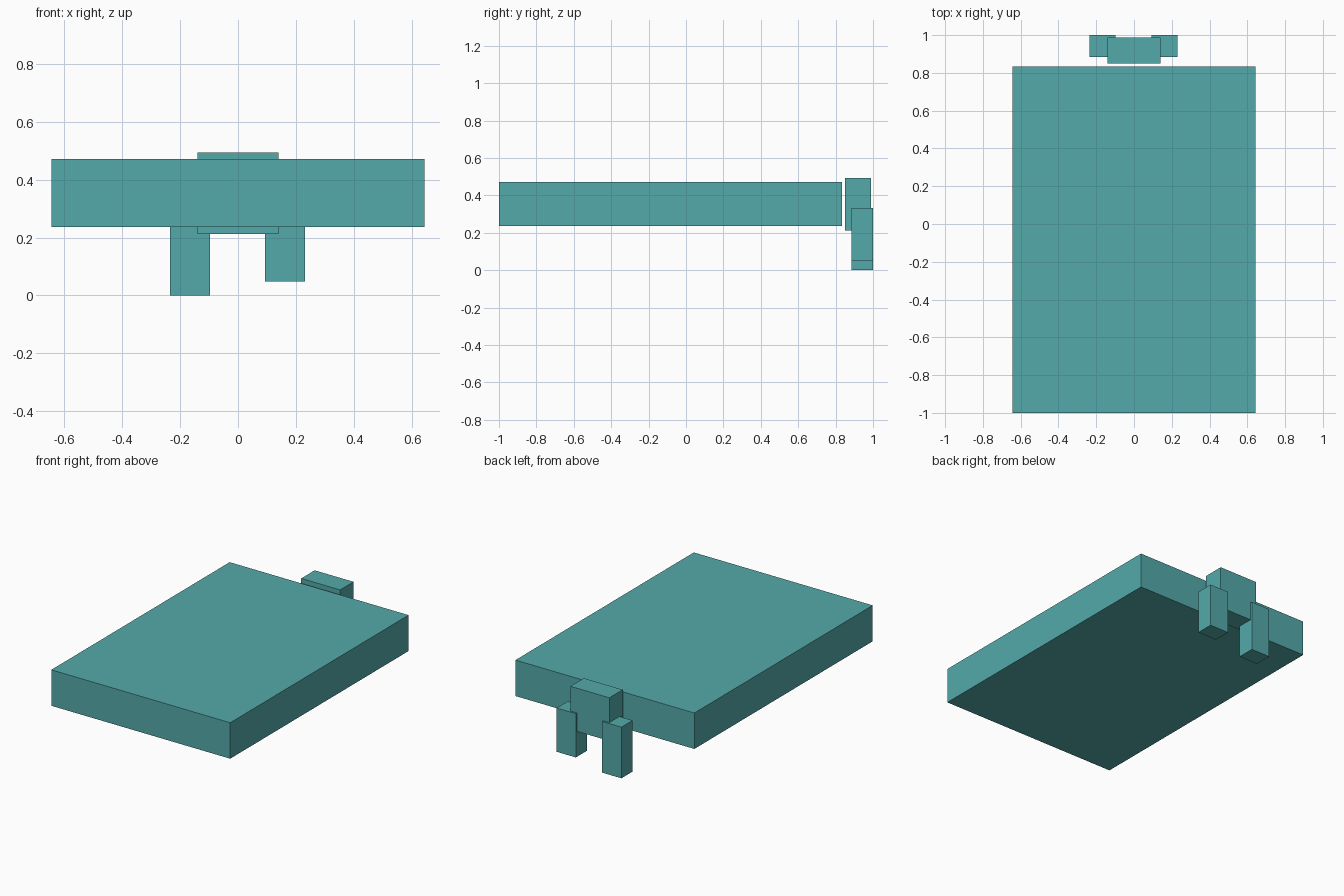
import bpy
from mathutils import Vector

cube = bpy.data.objects.get("Cube")
if cube:
    bpy.data.objects.remove(cube, do_unlink=True)

# Single teal colour
teal = bpy.data.materials.new("teal")
teal.use_nodes = True
colour = (0.09, 0.40, 0.40, 1)
teal.diffuse_color = colour
teal.node_tree.nodes["Principled BSDF"].inputs["Base Color"].default_value = colour


def box(name, low, high):
    """Add a flat-faced box spanning two opposite corners."""
    low, high = Vector(low), Vector(high)
    bpy.ops.mesh.primitive_cube_add(size=1, location=(low + high) / 2)
    obj = bpy.context.object
    obj.name = name
    obj.scale = high - low
    bpy.ops.object.transform_apply(location=False, rotation=False, scale=True)
    obj.data.materials.append(teal)
    return obj


# Large flat slab
box("slab", (-0.644, -1, 0.237), (0.644, 0.834, 0.471))

# Block just behind the slab
box("rear_block", (-0.14, 0.85, 0.213), (0.14, 0.988, 0.494))

# Two hanging legs, the left one shorter
for name, x, bottom in (("right_leg", -0.166, 0), ("left_leg", 0.162, 0.048)):
    box(name, (x - 0.069, 0.885, bottom), (x + 0.069, 1, 0.333))
